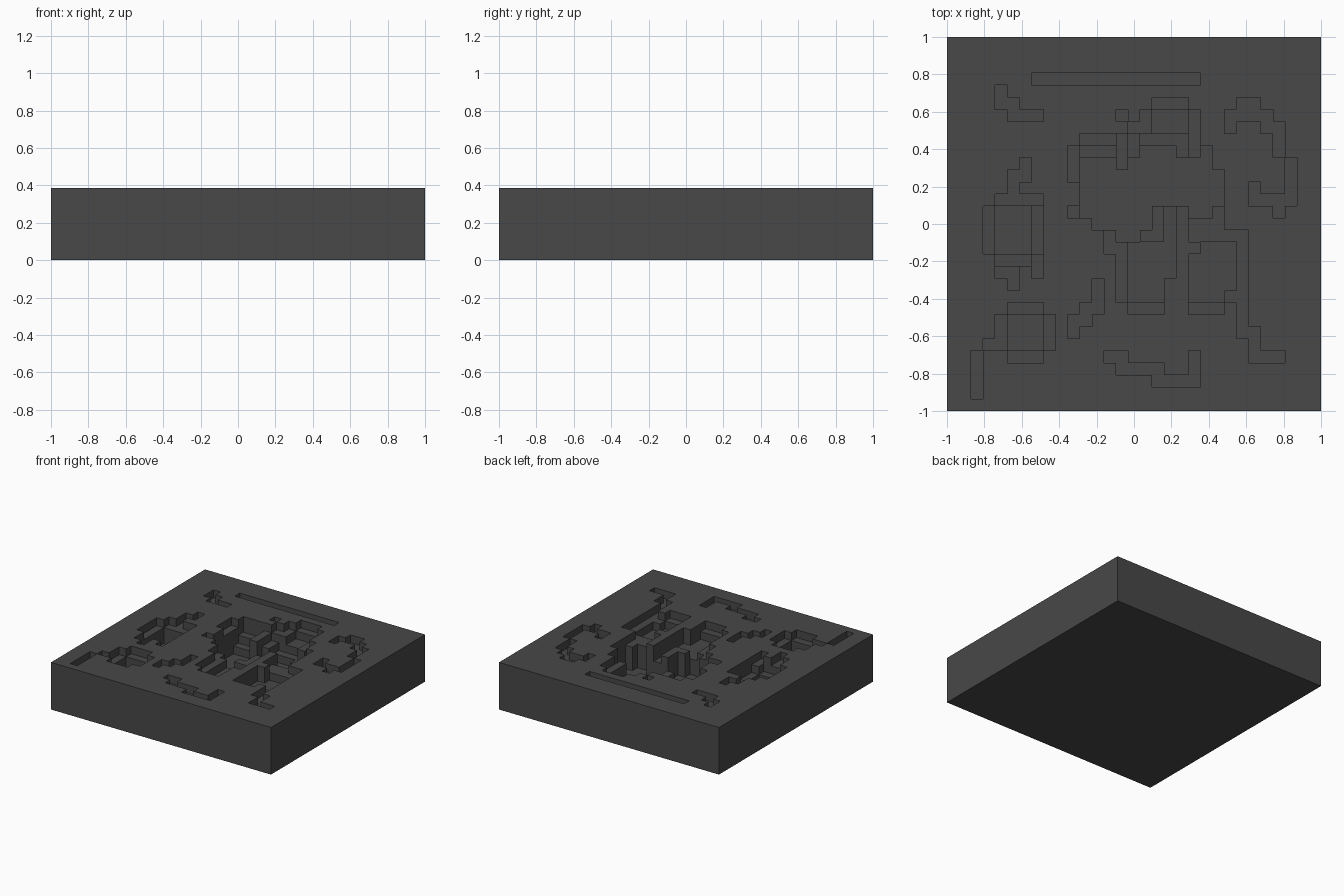
import bpy
import bmesh

cube = bpy.data.objects.get("Cube")
if cube:
    bpy.data.objects.remove(cube, do_unlink=True)

GRID = 31            # cells along each side
CELL = 2 / GRID      # cell size
THICK = 6            # slab thickness in cells

# Recesses by depth in cells: (column start, row start, column end, row end).
# Within each group, later and deeper rectangles override earlier ones.
ornaments = {1: [
    (7, 27, 21, 28),                                                 # long slot
    (4, 25, 5, 27), (5, 24, 6, 26), (6, 24, 8, 25),                  # corner hook
    (23, 23, 24, 25), (24, 24, 26, 26), (26, 23, 27, 25),            # curl
    (27, 21, 28, 24), (28, 17, 29, 21), (25, 17, 28, 18),
    (25, 18, 26, 19), (27, 16, 28, 17),
    (12, 8, 13, 11), (11, 7, 12, 9), (10, 6, 11, 8),                 # small diagonal
    (13, 4, 15, 5), (14, 3, 18, 4), (17, 2, 21, 3), (20, 3, 21, 5),  # lower hook
]}
side_pockets = {
    1: [(6, 19, 7, 21), (5, 18, 6, 20), (4, 17, 8, 18), (3, 13, 4, 17),
        (4, 11, 6, 12), (5, 10, 6, 11), (7, 11, 8, 13),
        (4, 5, 9, 8), (5, 4, 8, 9), (3, 5, 4, 6), (2, 1, 3, 5)],
    2: [(7, 13, 8, 17), (4, 12, 7, 13)],
    3: [(4, 13, 7, 17), (5, 5, 8, 8)],
}
centre_pocket = {
    4: [(11, 16, 22, 22), (12, 15, 17, 16), (14, 14, 16, 15), (22, 17, 23, 20)],
    3: [(11, 21, 14, 22), (15, 22, 19, 23), (19, 21, 20, 23)],
    2: [(11, 22, 14, 23), (17, 23, 20, 25), (15, 21, 16, 23)],
    1: [(10, 19, 11, 22), (10, 16, 11, 17), (17, 25, 20, 26), (16, 23, 17, 25),
        (20, 21, 21, 25), (14, 20, 15, 23), (14, 24, 15, 25), (15, 23, 16, 24),
        (13, 13, 14, 15), (20, 15, 23, 16), (22, 16, 23, 17)],
    0: [(17, 16, 20, 17), (17, 15, 20, 16), (11, 15, 12, 16)],
}
leg_pockets = {
    2: [(15, 9, 18, 14), (18, 11, 19, 17), (20, 9, 24, 13), (21, 13, 24, 14)],
    1: [(14, 9, 15, 14), (15, 8, 18, 9), (16, 14, 18, 15), (17, 15, 18, 17),
        (20, 8, 23, 9), (23, 9, 24, 10), (20, 14, 25, 15), (24, 6, 25, 14),
        (25, 4, 26, 7), (26, 4, 28, 5)],
}

# Fill the height grid
height = [[THICK] * GRID for _ in range(GRID)]
for group in (ornaments, side_pockets, centre_pocket, leg_pockets):
    for depth, rects in group.items():
        for c0, r0, c1, r1 in rects:
            for c in range(c0, c1):
                for r in range(r0, r1):
                    height[c][r] = THICK - depth


def level(c, r):
    """Height of a cell, zero outside the slab."""
    return height[c][r] if 0 <= c < GRID and 0 <= r < GRID else 0


bm = bmesh.new()


def quad(*corners):
    bm.faces.new([bm.verts.new((x * CELL - 1, y * CELL - 1, z * CELL))
                  for x, y, z in corners])


# Floors, then walls down to each lower neighbour
for c in range(GRID):
    for r in range(GRID):
        h = height[c][r]
        ring = [(c, r), (c + 1, r), (c + 1, r + 1), (c, r + 1)]
        quad(*[(x, y, h) for x, y in ring])
        quad(*[(x, y, 0) for x, y in reversed(ring)])
        for k, (dc, dr) in enumerate([(0, -1), (1, 0), (0, 1), (-1, 0)]):
            a, b = ring[k], ring[(k + 1) % 4]
            for z in range(level(c + dc, r + dr), h):
                quad((*a, z), (*b, z), (*b, z + 1), (*a, z + 1))

bmesh.ops.remove_doubles(bm, verts=bm.verts, dist=0.001)

mesh = bpy.data.meshes.new("recessed_slab")
bm.to_mesh(mesh)
bm.free()
slab = bpy.data.objects.new("recessed_slab", mesh)
bpy.context.collection.objects.link(slab)

# Single dark grey finish
grey = bpy.data.materials.new("dark_grey")
grey.use_nodes = True
colour = (0.065, 0.065, 0.065, 1)
grey.diffuse_color = colour
grey.node_tree.nodes["Principled BSDF"].inputs["Base Color"].default_value = colour
mesh.materials.append(grey)
